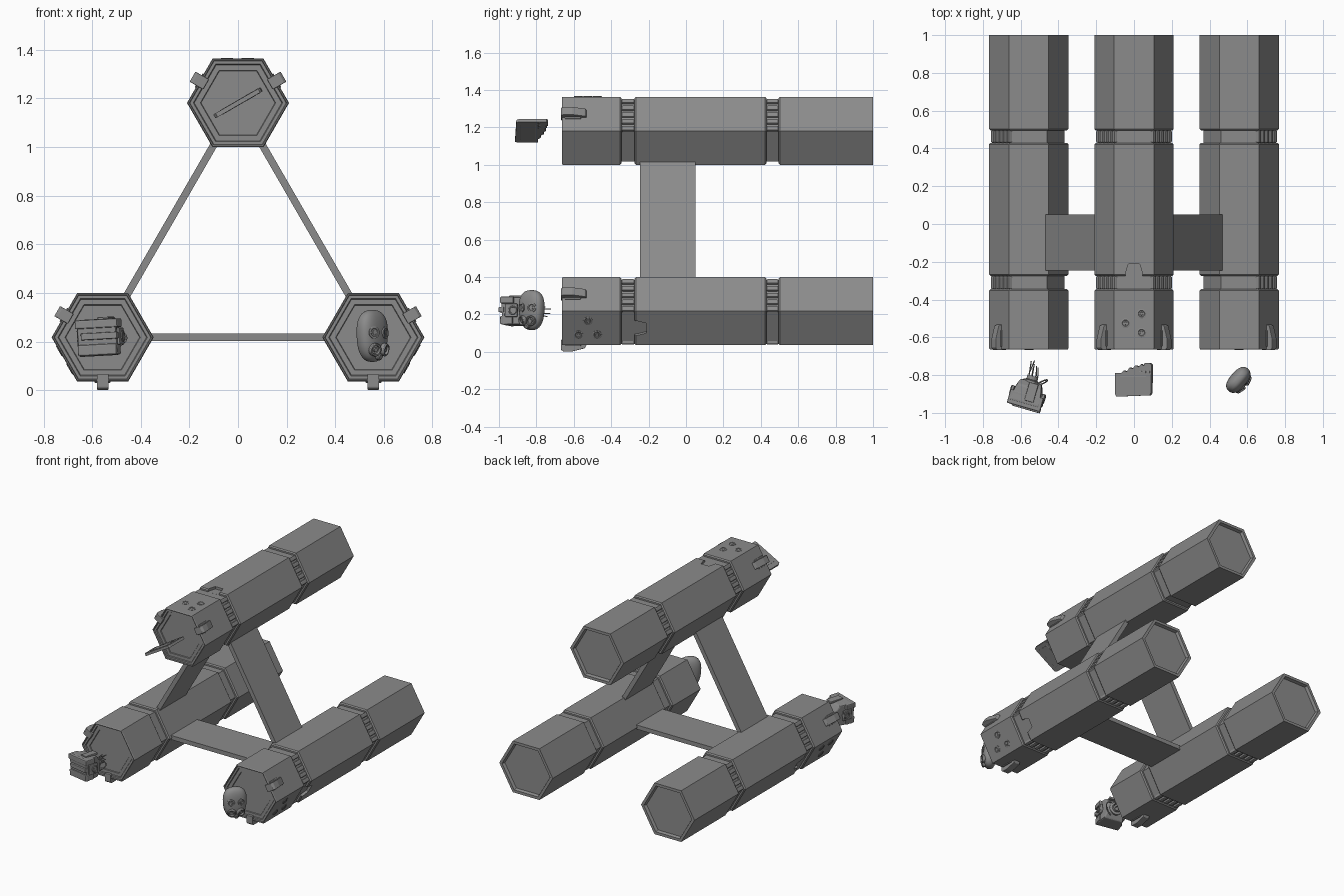
import bpy, bmesh, random
from math import sin, cos, pi, radians
from mathutils import Matrix, Vector

if "Cube" in bpy.data.objects:
    bpy.data.objects.remove(bpy.data.objects["Cube"])

random.seed(4)
I = Matrix.Identity(4)
T = lambda x, y, z: Matrix.Translation((x, y, z))
R = lambda deg, ax: Matrix.Rotation(radians(deg), 4, ax)
CZ, DIST, RAD = 0.5387, 0.643, 0.21      # cluster centre, tube offset, tube radius
AP = RAD * cos(pi / 6)
GREY = bpy.data.materials.new('dark_grey')
GREY.diffuse_color = (.26, .26, .26, 1)
GREY.use_nodes = True
GREY.node_tree.nodes["Principled BSDF"].inputs["Base Color"].default_value = GREY.diffuse_color


def finish(name, bm, m=I, smooth=False):
    bmesh.ops.recalc_face_normals(bm, faces=bm.faces)
    me = bpy.data.meshes.new(name)
    bm.to_mesh(me)
    bm.free()
    me.materials.append(GREY)
    ob = bpy.data.objects.new(name, me)
    bpy.context.collection.objects.link(ob)
    ob.matrix_world = m
    if smooth:
        me.shade_smooth()
    return ob


def prism(name, pts, w, m=I, bevel=0):
    """Extrude a 2D outline symmetrically along local z."""
    bm = bmesh.new()
    f = bm.faces.new([bm.verts.new((x, y, -w / 2)) for x, y in pts])
    g = bmesh.ops.extrude_face_region(bm, geom=[f])
    bmesh.ops.translate(bm, vec=(0, 0, w), verts=[v for v in g['geom'] if isinstance(v, bmesh.types.BMVert)])
    if bevel:
        bmesh.ops.bevel(bm, geom=bm.edges[:], offset=bevel, segments=2, affect='EDGES', profile=0.5)
    return finish(name, bm, m)


def box(name, size, m=I, bevel=0):
    x, y, z = size[0] / 2, size[1] / 2, size[2]
    return prism(name, [(-x, -y), (x, -y), (x, y), (-x, y)], z, m, bevel)


def lathe(name, prof, sides, m=I):
    """Rings of (radius, height) around local z, capped at both ends."""
    bm = bmesh.new()
    rings = [[bm.verts.new((r * cos(2 * pi * i / sides), r * sin(2 * pi * i / sides), h))
              for i in range(sides)] for r, h in prof]
    for a, b in zip(rings, rings[1:]):
        for i in range(sides):
            j = (i + 1) % sides
            bm.faces.new((a[i], a[j], b[j], b[i]))
    bm.faces.new(rings[0])
    bm.faces.new(rings[-1])
    return finish(name, bm, m)


def cup(name, r, h, m):
    """Round socket with a sunken floor."""
    return lathe(name, [(r, -h), (r, h * .7), (r * .9, h), (r * .7, h), (r * .6, h * .3),
                        (r * .35, h * .3), (r * .3, h * .7)], 24, m)


def face(deg):
    """Frame on a hexagon side: x along the side, y along the tube, z outward."""
    a = radians(deg)
    return Matrix(((sin(a), 0, cos(a), cos(a) * AP), (0, 1, 0, 0),
                   (-cos(a), 0, sin(a), sin(a) * AP), (0, 0, 0, 1)))


def look(origin, direction):
    return Matrix.Translation(origin) @ Vector(direction).to_track_quat('Z', 'Y').to_matrix().to_4x4()


def rod(name, pts, r):
    cu = bpy.data.curves.new(name, 'CURVE')
    cu.dimensions = '3D'
    cu.bevel_depth, cu.bevel_resolution, cu.use_fill_caps = r, 1, True
    cu.materials.append(GREY)
    sp = cu.splines.new('POLY')
    sp.points.add(len(pts) - 1)
    for p, c in zip(sp.points, pts):
        p.co = (*c, 1)
    ob = bpy.data.objects.new(name, cu)
    bpy.context.collection.objects.link(ob)
    return ob


# hexagonal tube profile, front recess to back recess (radius, y)
c, G = 0.008, 0.19
profile = [(.152, -.645), (.155, -.65), (.18, -.65), (.184, -.656), (.198, -.656), (.201, -.664),
           (RAD - .004, -.664), (RAD, -.658)]
for y0, y1 in ((-.345, -.275), (.43, .495)):
    profile += [(RAD, y0 - c), (RAD - c, y0), (G, y0), (G, y1), (RAD - c, y1), (RAD, y1 + c)]
profile += [(RAD, 1), (.188, 1), (.18, .98), (.178, .98)]

hook = [(-.668, -.03), (-.668, .024), (-.655, .034), (-.61, .034), (-.54, .016),
        (-.53, -.004), (-.645, -.004), (-.645, -.03)]
to_side = Matrix(((0, 0, 1, 0), (1, 0, 0, 0), (0, 1, 0, 0), (0, 0, 0, 1)))
notch = [(-.047, -.3), (.047, -.3), (.043, -.255), (.03, -.212), (-.03, -.212), (-.043, -.255)]

for k, tag in enumerate(('top', 'right', 'left')):
    M = T(0, 0, CZ) @ R(120 * k, 'Y') @ T(0, 0, DIST)
    # tube body with the tapered notch cut in its outer side
    tube = lathe('tube_' + tag, profile, 6, M @ R(-90, 'X'))
    cutter = prism('notch_cutter', notch, .034, M @ face(90))
    cutter.hide_render = True
    mod = tube.modifiers.new('notch', 'BOOLEAN')
    mod.object, mod.operation, mod.solver = cutter, 'DIFFERENCE', 'EXACT'
    bpy.context.view_layer.update()
    me = bpy.data.meshes.new_from_object(tube.evaluated_get(bpy.context.evaluated_depsgraph_get()))
    tube.modifiers.clear()
    tube.data = me
    bpy.data.objects.remove(cutter)
    # three round sockets on the outer side
    for x, y in ((.04, -.475), (-.045, -.525), (.04, -.575)):
        cup('socket_' + tag, .025, .003, M @ face(90) @ T(x, y, 0))
    for a in (30, 150):
        # hook clip over the front rim, and its base plate
        prism('clip_' + tag, hook, .048, M @ face(a) @ to_side, .003)
        box('clip_base_' + tag, (.065, .085, .008), M @ face(a) @ T(0, -.605, .001), .002)
        # grip ribs inside both grooves
        for y, w in ((-.31, .07), (.4625, .065)):
            for i in range(-2, 3):
                box('groove_rib_' + tag, (.028, w, .028), M @ face(a) @ T(i * .042, y, -.018), .007)
    # connecting plate opposite this tube
    box('link_plate_' + tag, (.715, .295, .03), M @ T(0, -.0975, -DIST - DIST / 2))

# broken tablet floating before the top tube
torn = [(-.112, -.9), (-.102, -.914), (.1, -.907), (.108, -.895), (.112, -.745), (.1, -.737), (.07, -.737),
        (.064, -.75), (.048, -.742), (.034, -.756), (.014, -.748), (-.004, -.766), (-.022, -.76),
        (-.04, -.782), (-.058, -.776), (-.075, -.79), (-.112, -.79)]
Mt = T(0, 0, 1.182) @ R(-30, 'Y')
prism('tablet', torn, .018, Mt)
box('tablet_screen', (.16, .08, .021), Mt @ T(0, -.845, 0), .002)
for i in range(3):
    box('tablet_button', (.018, .012, .022), Mt @ T(.045 + i * .024, -.784, 0), .002)

# breathing mask before the right tube: rounded shell, eyes and filters
Mm = T(.552, -.825, .223) @ R(49.5, 'Z')
bm = bmesh.new()
bmesh.ops.create_uvsphere(bm, u_segments=32, v_segments=20, radius=1)
for v in bm.verts:
    x, y, z = (abs(q) ** .8 * (1 if q > 0 else -1) for q in v.co)
    v.co = (x * .077 * (1 + .1 * z), y * .044, z * .107)
finish('mask_shell', bm, Mm, True)
for s in (-1, 1):
    cup('mask_eye', .025, .004, Mm @ look((s * .036, -.041, .014), (s * .3, -1, .05)))
    cup('mask_filter', .027, .014, Mm @ look((s * .029, -.038, -.056), (s * .3, -1, -.2)))
lathe('mask_mouth', [(.014, 0), (.014, .014), (.01, .018)], 16, Mm @ look((0, -.03, -.083), (0, -1, -.3)))

# severed machine head before the left tube, narrowing toward the neck
Mh = T(-.56, -.892, .218) @ R(-16, 'Z') @ R(-3, 'Y')
side = [(-.072, -.078), (-.078, .055), (-.06, .075), (.03, .07), (.06, .03), (.06, -.04), (.03, -.075)]
block = prism('head_block', side, .168, Mh @ to_side, .008)
for v in block.data.vertices:
    v.co.z *= 1 - max(0, v.co.x + .02) * 4
box('head_brow', (.182, .075, .036), Mh @ T(0, -.045, .055), .006)
box('head_visor', (.155, .03, .028), Mh @ T(.012, -.075, .004), .004)
box('head_jaw', (.166, .07, .045), Mh @ T(0, -.048, -.052), .006)
box('head_crest', (.05, .1, .016), Mh @ T(.02, .005, .074), .004)
for s in (-1, 1):
    box('head_cheek', (.016, .07, .07), Mh @ T(s * .084, -.02, 0), .005)
    cup('head_ear', .024, .012, Mh @ look((s * .084, -.01, 0), (s, 0, 0)))
lathe('head_neck', [(.045, 0), (.045, .02), (.03, .025), (.03, .045)], 16, Mh @ look((0, .045, -.005), (0, 1, 0)))
# torn neck cables
for i in range(7):
    a = i * 2 * pi / 7
    x, z, n = .021 * cos(a), .021 * sin(a), random.uniform(.13, .175)
    pts = [(x, .07, z - .005), (x * 1.2, .1, z), (x * 1.2 + random.uniform(-.015, .015), n, z * 1.4)]
    rod('head_cable', [Mh @ Vector(p) for p in pts], .003)
rod('head_hose', [Mh @ Vector((.03 + .05 * sin(t * pi / 8), .05 + .06 * sin(t * pi / 8) * (1 - t / 12), .04 - .012 * t))
                  for t in range(9)], .004)
